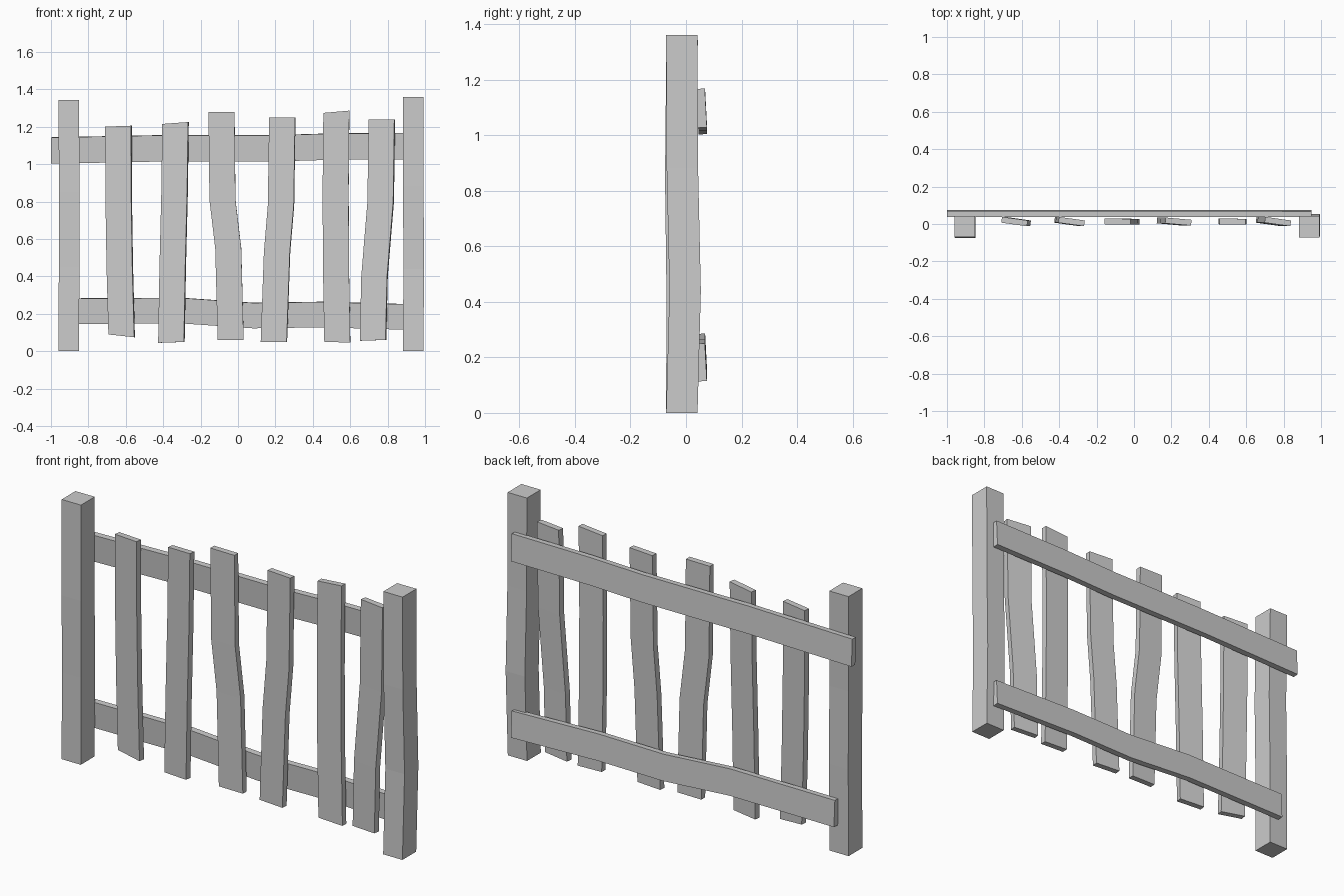
import bpy, bmesh
from math import cos, sin, radians

if "Cube" in bpy.data.objects:
    bpy.data.objects.remove(bpy.data.objects["Cube"])


def board(name, stations, width, thick, turn=0, slant=(0, 0), horizontal=False):
    """Loft a rectangle through stations (along, across, y); slant skews the two ends."""
    bm = bmesh.new()
    a = radians(turn)
    rings = []
    for i, (s, c, y) in enumerate(stations):
        skew = slant[0] if i == 0 else slant[1] if i == len(stations) - 1 else 0
        ring = []
        for u, v in ((-1, -1), (1, -1), (1, 1), (-1, 1)):
            p, q = u * width / 2, v * thick / 2
            across = c + p * cos(a) - q * sin(a)
            depth = y + p * sin(a) + q * cos(a)
            along = s + u * skew / 2
            co = (along, depth, across) if horizontal else (across, depth, along)
            ring.append(bm.verts.new(co))
        rings.append(ring)
    for r0, r1 in zip(rings, rings[1:]):
        for k in range(4):
            j = (k + 1) % 4
            bm.faces.new((r0[k], r0[j], r1[j], r1[k]))
    bm.faces.new(rings[0][::-1])
    bm.faces.new(rings[-1])
    bmesh.ops.recalc_face_normals(bm, faces=bm.faces)
    mesh = bpy.data.meshes.new(name)
    bm.to_mesh(mesh)
    bm.free()
    obj = bpy.data.objects.new(name, mesh)
    bpy.context.collection.objects.link(obj)
    return obj


# Square end posts, slightly warped
board("left_post", [(0, -0.905, -0.015), (0.45, -0.903, -0.014), (0.85, -0.902, -0.019),
                    (1.343, -0.905, -0.014)], 0.11, 0.113)
board("right_post", [(0, 0.936, -0.015), (0.44, 0.94, -0.003), (0.88, 0.937, -0.013),
                     (1.36, 0.937, -0.015)], 0.11, 0.113)

# Horizontal rails behind the posts
board("top_rail", [(-1.0, 1.073, 0.057), (-0.4, 1.085, 0.057), (0.2, 1.085, 0.057),
                   (0.5, 1.094, 0.057), (0.95, 1.097, 0.056)],
      0.14, 0.031, turn=-3, horizontal=True)
board("bottom_rail", [(-0.9, 0.214, 0.057), (-0.3, 0.217, 0.057), (0.08, 0.191, 0.057),
                      (0.45, 0.196, 0.057), (0.95, 0.182, 0.056)],
      0.136, 0.031, turn=-3, horizontal=True)

# Crooked pickets: stations (z, x), turn about z, end slants
pickets = [
    ([(0.082, -0.622), (0.45, -0.632), (0.83, -0.638), (1.203, -0.639)], -8, (-0.015, 0.005)),
    ([(0.047, -0.356), (0.45, -0.349), (0.85, -0.339), (1.22, -0.334)], -8, (0.005, 0.01)),
    ([(0.06, -0.039), (0.55, -0.052), (0.81, -0.083), (1.28, -0.088)], -1, (0, 0)),
    ([(0.05, 0.192), (0.53, 0.209), (0.78, 0.23), (1.25, 0.237)], -5, (0, 0)),
    ([(0.048, 0.531), (0.45, 0.524), (0.85, 0.522), (1.28, 0.526)], -1, (-0.005, 0.012)),
    ([(0.058, 0.722), (0.4, 0.73), (0.8, 0.763), (1.24, 0.769)], -8, (0.005, 0)),
]
for i, (path, turn, slant) in enumerate(pickets, 1):
    board(f"picket_{i}", [(z, x, 0.013) for z, x in path], 0.139, 0.031, turn, slant)
